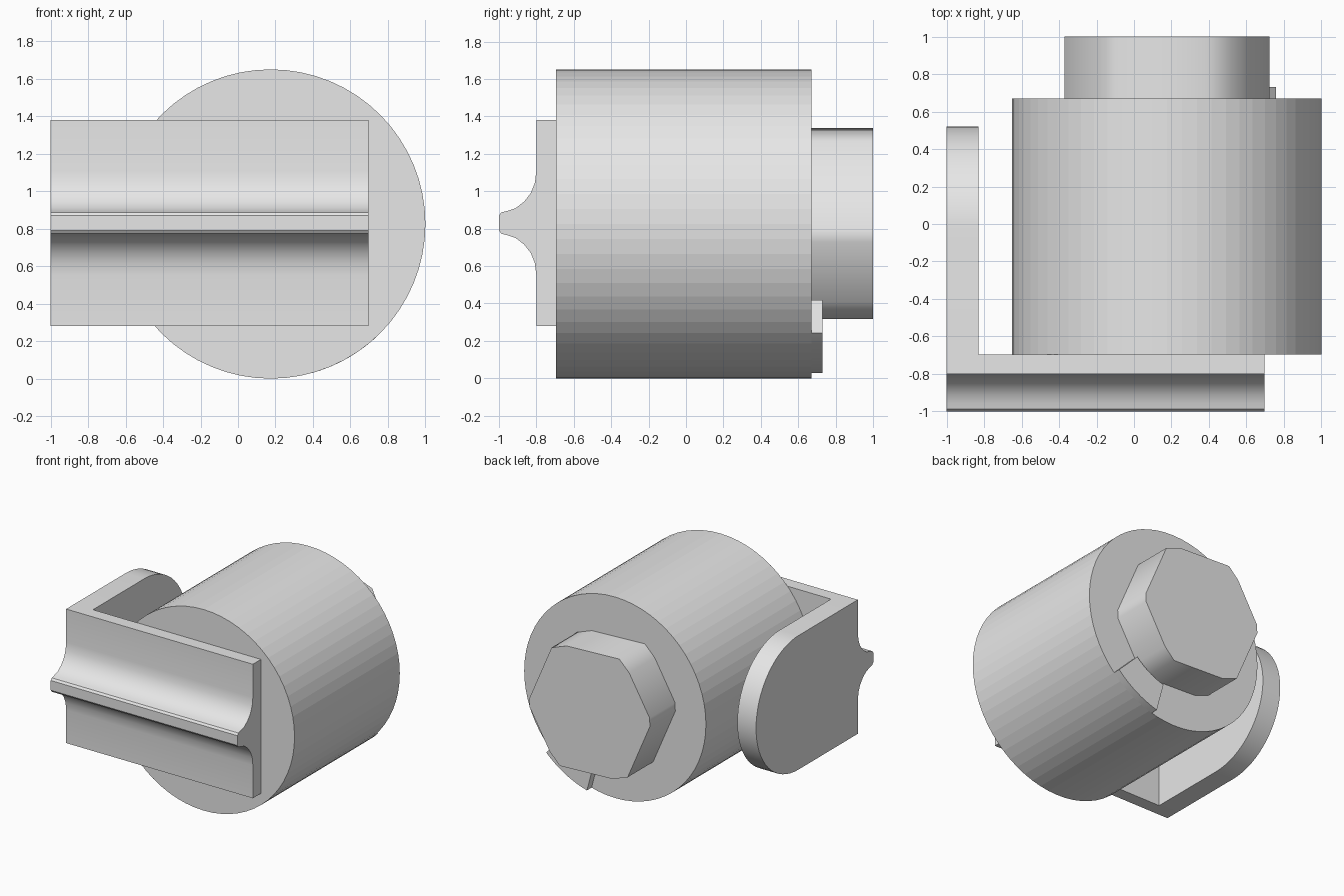
import bpy, bmesh, math

if "Cube" in bpy.data.objects:
    bpy.data.objects.remove(bpy.data.objects["Cube"])

grey = bpy.data.materials.new("light_grey")
grey.diffuse_color = (0.8, 0.8, 0.8, 1)
grey.use_nodes = True
grey.node_tree.nodes["Principled BSDF"].inputs["Base Color"].default_value = grey.diffuse_color

CX, CZ, R = 0.175, 0.825, 0.825      # drum axis and radius


def prism(name, points, axis, start, end, smooth=None):
    """Extrude a 2D outline along 'x' (outline is y,z) or 'y' (outline is x,z)."""
    bm = bmesh.new()
    place = (lambda p: (start, p[0], p[1])) if axis == 'x' else (lambda p: (p[0], start, p[1]))
    face = bm.faces.new([bm.verts.new(place(p)) for p in points])
    ext = bmesh.ops.extrude_face_region(bm, geom=[face])
    d = end - start
    bmesh.ops.translate(bm, verts=[v for v in ext['geom'] if isinstance(v, bmesh.types.BMVert)],
                        vec=(d, 0, 0) if axis == 'x' else (0, d, 0))
    bmesh.ops.recalc_face_normals(bm, faces=bm.faces)
    mesh = bpy.data.meshes.new(name)
    bm.to_mesh(mesh)
    bm.free()
    mesh.materials.append(grey)
    ob = bpy.data.objects.new(name, mesh)
    bpy.context.collection.objects.link(ob)
    if smooth:
        bpy.ops.object.select_all(action='DESELECT')
        ob.select_set(True)
        bpy.context.view_layer.objects.active = ob
        bpy.ops.object.shade_smooth_by_angle(angle=math.radians(smooth))
    return ob


def arc(cx, cz, r, a0, a1, n):
    """Points on an arc, angles in degrees, both ends included."""
    angles = [math.radians(a0 + (a1 - a0) * i / n) for i in range(n + 1)]
    return [(cx + r * math.cos(a), cz + r * math.sin(a)) for a in angles]


# Main drum, faceted
prism("drum", arc(CX, CZ, R, 0, 360, 64)[:-1], 'y', -0.695, 0.67)

# Hexagonal nut with cut corners, point symmetric about the drum axis
half = [(0.21, 0.49), (0.345, 0.44), (0.547, -0.03), (0.545, -0.10), (0.36, -0.42), (0.27, -0.51)]
outline = half + [(-x, -z) for x, z in half]
prism("nut", [(CX + x, 0.828 + z) for x, z in outline], 'y', 0.66, 1.0, 50)

# Raised stop segment beside the nut, flush with the drum rim
prism("stop_segment", arc(CX, CZ, R, -75, -45, 8) + arc(CX, CZ, 0.573, -45, -75, 8),
      'y', 0.67, 0.73, 30)

# Front plate with a ridge that flares into it
flare = [(-0.80, 0.28), (-0.808, 0.215), (-0.83, 0.16), (-0.865, 0.115),
         (-0.91, 0.08), (-0.955, 0.065), (-0.987, 0.057), (-1.0, 0.04)]
profile = [(-0.695, 1.38), (-0.80, 1.38)] + [(y, 0.83 + h) for y, h in flare]
profile += [(y, 0.83 - h) for y, h in reversed(flare)] + [(-0.80, 0.28), (-0.695, 0.28)]
prism("front_plate", profile, 'x', -1.0, 0.695, 35)

# Side arm with a round end, running back from the plate
prism("side_arm", [(-0.695, 0.28)] + arc(-0.03, 0.83, 0.55, -90, 90, 32) + [(-0.695, 1.38)],
      'x', -1.0, -0.83, 30)
